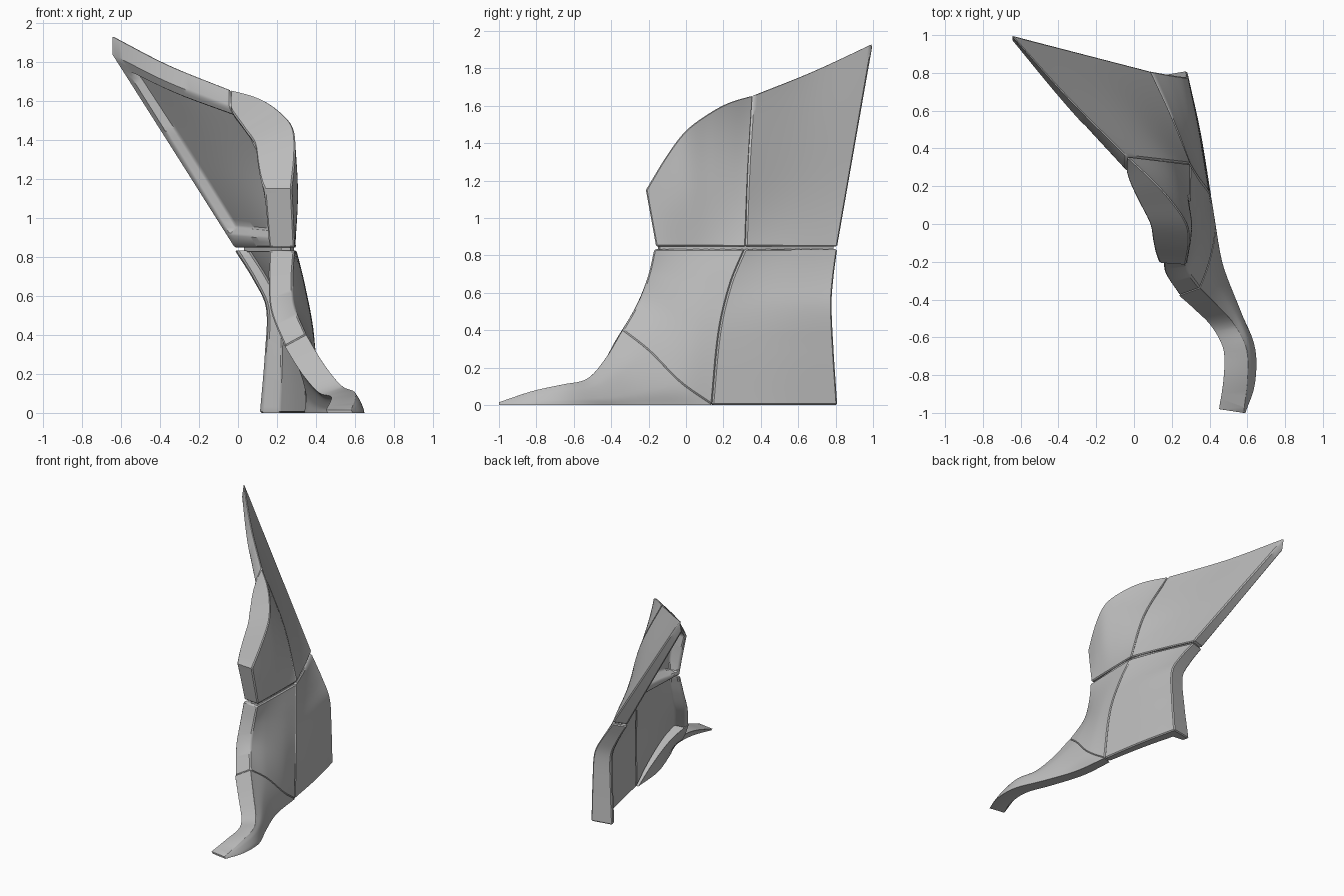
import bpy
import bmesh
from mathutils import Vector
from math import radians

cube = bpy.data.objects.get("Cube")
if cube:
    bpy.data.objects.remove(cube, do_unlink=True)

grey = bpy.data.materials.new("plain_grey")
grey.use_nodes = True
tone = (0.5, 0.5, 0.5, 1)
grey.diffuse_color = tone
grey.node_tree.nodes["Principled BSDF"].inputs["Base Color"].default_value = tone

N = 28          # grid steps across each panel
RIM = 0.08      # width of the thick border on the inner side


def curve(points):
    """Smooth curve through the points, sampled evenly by chord length."""
    p = [Vector(q) for q in points]
    t = [0.0]
    for a, b in zip(p, p[1:]):
        t.append(t[-1] + (b - a).length)
    tan = []
    for i in range(len(p)):
        a, b = max(i - 1, 0), min(i + 1, len(p) - 1)
        tan.append((p[b] - p[a]) / (t[b] - t[a]))
    out = []
    for k in range(N + 1):
        s = t[-1] * k / N
        i = max(j for j in range(len(p) - 1) if t[j] <= s + 1e-9)
        h = t[i + 1] - t[i]
        f = (s - t[i]) / h
        out.append(p[i] * (1 + 2 * f) * (1 - f) ** 2 + tan[i] * h * f * (1 - f) ** 2
                   + p[i + 1] * f * f * (3 - 2 * f) + tan[i + 1] * h * f * f * (f - 1))
    return out


def blend(c, u, v):
    """Mix four corner vectors: low front, low back, high front, high back."""
    return (c[0] * (1 - u) + c[1] * u) * (1 - v) + (c[2] * (1 - u) + c[3] * u) * v


def border(g):
    """Vertices around the outside of a grid."""
    return (g[0][:-1] + [r[-1] for r in g[:-1]]
            + g[-1][:0:-1] + [r[0] for r in g[:0:-1]])


def panel(name, low, high, front, back, inward, rims, thin=0.5, swell=(0, 0, 0)):
    """Curved plate between four edge curves, thickened inward.
    Swell deepens the middle of the high edge."""
    lo, hi, fr, ba = map(curve, (low, high, front, back))
    corners = (lo[0], lo[-1], hi[0], hi[-1])
    inward = [Vector(q) for q in inward]
    bm = bmesh.new()
    outer, inner = [], []
    for j in range(N + 1):
        row_o, row_i = [], []
        for i in range(N + 1):
            u, v = i / N, j / N
            p = (lo[i] * (1 - v) + hi[i] * v + fr[j] * (1 - u) + ba[j] * u
                 - blend(corners, u, v))
            dist = {"front": u, "back": 1 - u, "low": v, "high": 1 - v}
            thick = 1 if any(dist[r] < RIM for r in rims) else thin
            depth = blend(inward, u, v) + Vector(swell) * 4 * u * (1 - u) * v * v
            q = p + depth * thick
            p.z, q.z = max(p.z, 0), max(q.z, 0)
            row_o.append(bm.verts.new(p))
            row_i.append(bm.verts.new(q))
        outer.append(row_o)
        inner.append(row_i)
    for g in (outer, inner):
        for j in range(N):
            for i in range(N):
                bm.faces.new((g[j][i], g[j][i + 1], g[j + 1][i + 1], g[j + 1][i]))

    # Side walls
    a, b = border(outer), border(inner)
    for k in range(len(a)):
        n = (k + 1) % len(a)
        bm.faces.new((a[k], a[n], b[n], b[k]))
    bmesh.ops.recalc_face_normals(bm, faces=bm.faces)
    mesh = bpy.data.meshes.new(name)
    bm.to_mesh(mesh)
    bm.free()
    mesh.materials.append(grey)
    ob = bpy.data.objects.new(name, mesh)
    bpy.context.collection.objects.link(ob)

    # Softened edges form the grooves between panels
    bpy.ops.object.select_all(action="DESELECT")
    bpy.context.view_layer.objects.active = ob
    ob.select_set(True)
    bev = ob.modifiers.new("edge_bevel", "BEVEL")
    bev.width = 0.008
    bev.limit_method = "ANGLE"
    bev.angle_limit = radians(50)
    bpy.ops.object.modifier_apply(modifier=bev.name)
    bpy.ops.object.shade_smooth_by_angle(angle=radians(35))


# Shared corners
hub, hub_low = (.30, .32, .847), (.30, .315, .833)
wing_back, back_low = (.09, .81, .847), (.09, .81, .833)
peak, tip = (-.04, .36, 1.66), (-.65, 1, 1.94)
front_up, front_low = (.29, -.16, .847), (.29, -.17, .833)
nose = (.275, -.215, 1.15)
ankle, base_mid, base_back = (.35, -.34, .4), (.41, .14, 0), (.28, .81, 0)
toe_tip, toe_top = (.59, -1, 0), (.58, -1, .015)

# Shared seams
upper_seam = [hub, (.18, .335, 1.25), peak]
lower_seam = [base_mid, (.39, .18, .4), (.345, .24, .65), hub_low]
ankle_seam = [ankle, (.40, -.2, .29), (.43, -.03, .12), base_mid]

# Inward depth at the corners
d_front, d_hub, d_back = (-.13, .01, 0), (-.12, -.03, 0), (-.11, -.03, 0)
d_nose, d_peak, d_tip = (-.14, .01, 0), (0, -.08, -.09), (0, -.02, -.1)
d_ankle, d_base = (-.11, -.04, -.06), (-.12, -.02, 0)

panel("upper_front_panel", [front_up, hub],
      [nose, (.293, -.1, 1.34), (.28, 0, 1.47), (.2, .12, 1.56), (.1, .23, 1.62), peak],
      [front_up, nose], upper_seam,
      [d_front, d_hub, d_nose, d_peak], ["front", "low", "high"],
      swell=(-.12, .03, -.05))

panel("upper_wing_panel", [hub, (.2, .57, .847), wing_back],
      [peak, (-.36, .68, 1.79), tip], upper_seam, [wing_back, tip],
      [d_hub, d_back, d_peak, d_tip], ["back", "low", "high"])

panel("lower_rear_panel", [base_mid, (.35, .5, 0), base_back],
      [hub_low, (.2, .57, .833), back_low], lower_seam,
      [base_back, (.285, .79, .3), (.275, .78, .54), (.2, .79, .68), back_low],
      [d_base, (-.17, -.03, 0), d_hub, d_back], ["back"])

panel("lower_front_panel", ankle_seam, [front_low, hub_low],
      [ankle, (.285, -.25, .56), (.28, -.2, .7), front_low], lower_seam,
      [d_ankle, d_base, d_front, d_hub], ["front"])

panel("toe_panel",
      [toe_tip, (.64, -.85, 0), (.64, -.65, 0), (.55, -.43, 0), (.45, -.15, 0), base_mid],
      [toe_top, (.6, -.82, .075), (.595, -.66, .11), (.53, -.53, .14),
       (.44, -.43, .25), ankle],
      [toe_tip, toe_top], ankle_seam[::-1],
      [(-.13, .02, 0), (-.07, -.02, 0), (-.13, .02, 0), d_ankle], [], thin=1)

# Recessed strip that joins the upper and lower halves
strip = [[(.27, -.14, z), (.28, .31, z), (.18, .56, z), (.08, .79, z)]
         for z in (.825, .855)]
panel("joint_strip", strip[0], strip[1], [s[0] for s in strip], [s[-1] for s in strip],
      [(-.05, -.01, 0)] * 4, [], thin=1)
